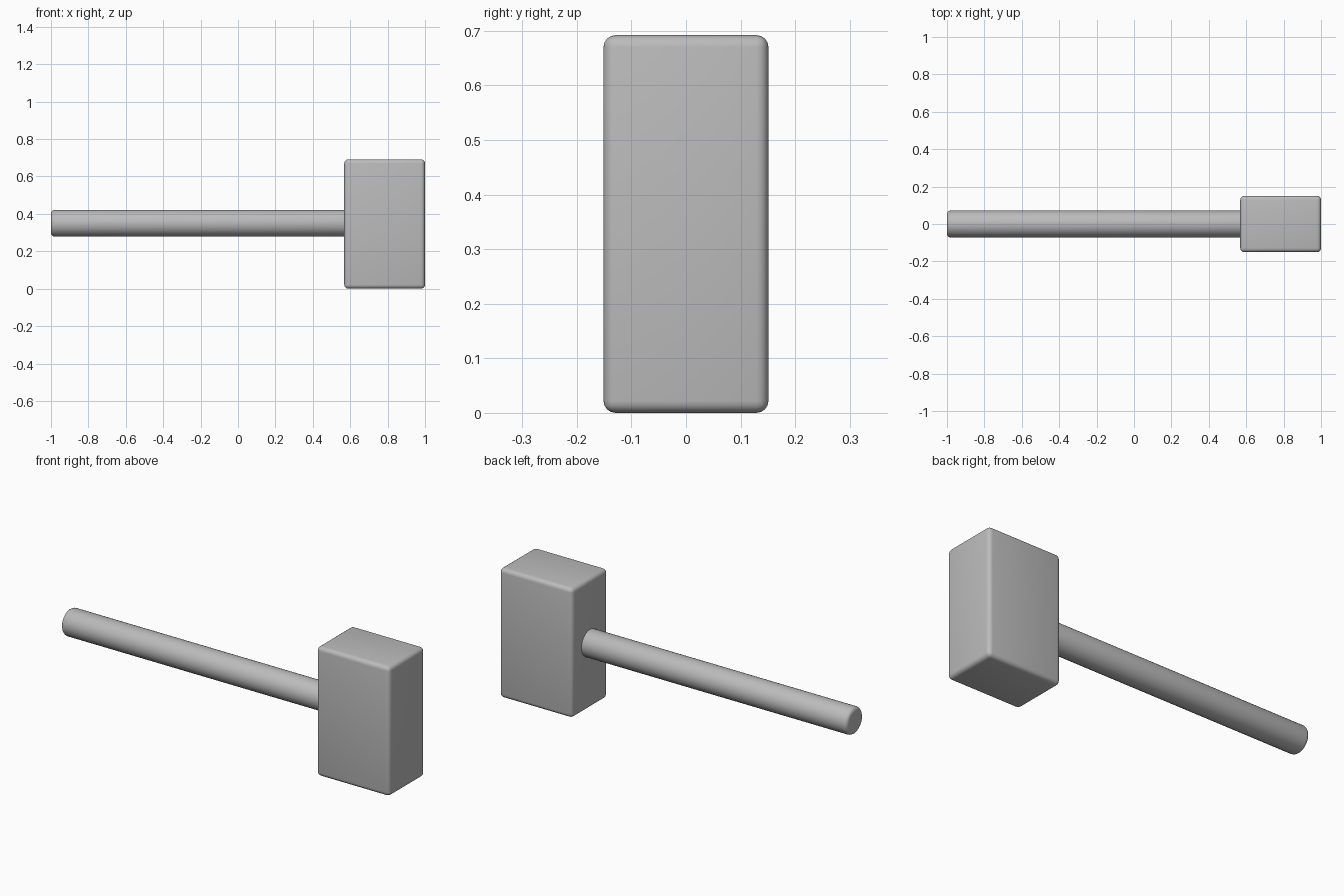
import bpy
import math

cube = bpy.data.objects.get("Cube")
if cube:
    bpy.data.objects.remove(cube, do_unlink=True)

HEAD_LEFT, HEAD_RIGHT = 0.568, 1.0
HEAD_DEPTH, HEAD_HEIGHT = 0.302, 0.692
HANDLE_END, HANDLE_RADIUS = -1.0, 0.072

grey = bpy.data.materials.new("plain grey")
grey.use_nodes = True
colour = (0.5, 0.5, 0.5, 1)
grey.diffuse_color = colour
grey.node_tree.nodes["Principled BSDF"].inputs["Base Color"].default_value = colour


def finish(name, bevel_width, bevel_angle):
    """Name the active part, round its edges and shade it smooth."""
    part = bpy.context.object
    part.name = name
    part.data.materials.append(grey)
    bpy.ops.object.transform_apply(location=False, rotation=True, scale=True)
    bevel = part.modifiers.new("rounded edges", "BEVEL")
    bevel.width = bevel_width
    bevel.segments = 4
    bevel.limit_method = "ANGLE"
    bevel.angle_limit = math.radians(bevel_angle)
    bpy.ops.object.modifier_apply(modifier=bevel.name)
    bpy.ops.object.shade_smooth_by_angle(angle=math.radians(35))


# Mallet head: a rounded upright block
bpy.ops.mesh.primitive_cube_add(
    size=1, location=((HEAD_LEFT + HEAD_RIGHT) / 2, 0, HEAD_HEIGHT / 2))
bpy.context.object.scale = (HEAD_RIGHT - HEAD_LEFT, HEAD_DEPTH, HEAD_HEIGHT)
finish("mallet_head", 0.022, 60)

# Handle: a round bar running a little way into the head
handle_tip = HEAD_LEFT + 0.05
bpy.ops.mesh.primitive_cylinder_add(
    vertices=32, radius=HANDLE_RADIUS, depth=handle_tip - HANDLE_END,
    location=((handle_tip + HANDLE_END) / 2, 0, HEAD_HEIGHT / 2 + 0.004),
    rotation=(0, math.pi / 2, 0))
finish("handle", 0.02, 60)
